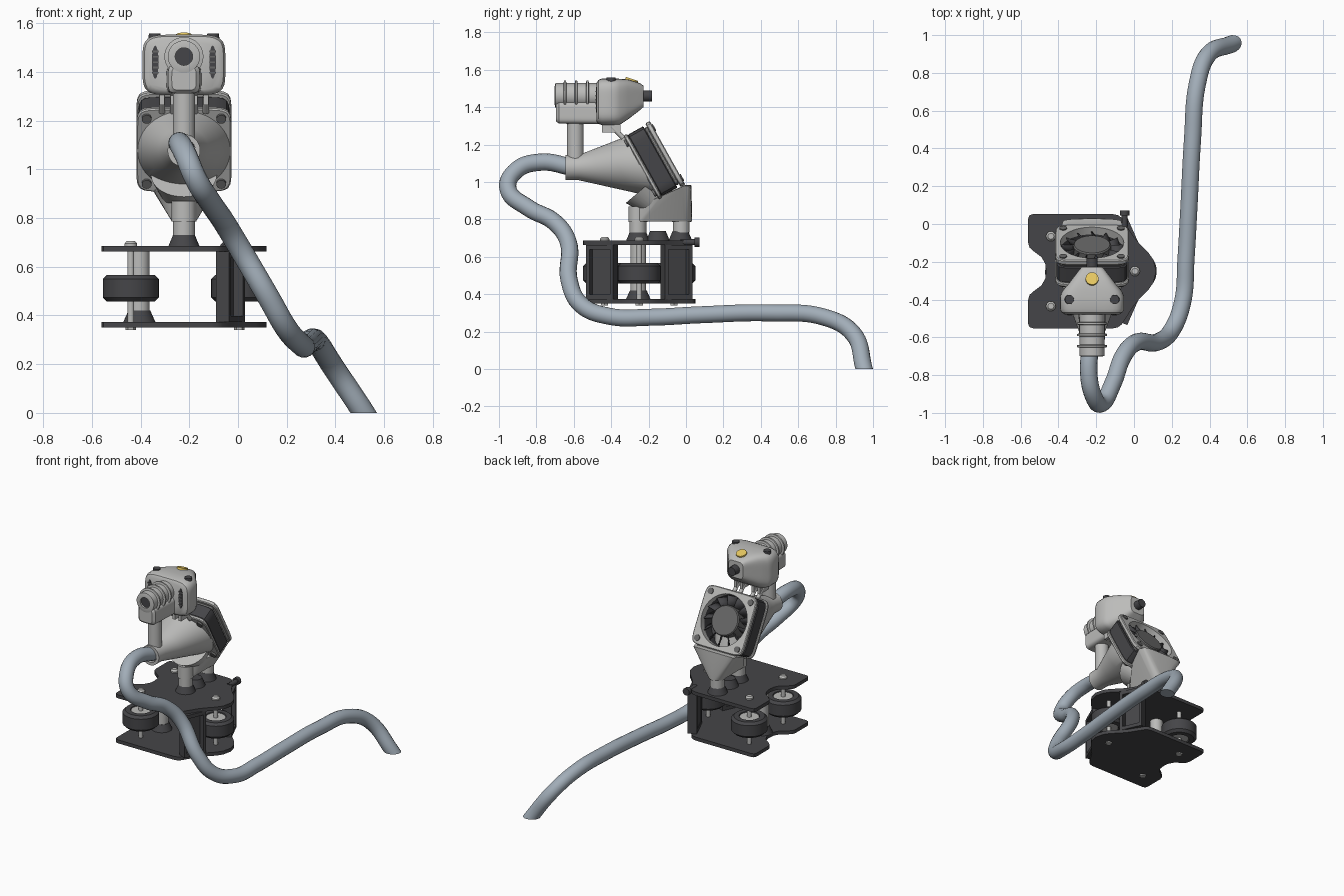
import bpy, bmesh
from math import sin, cos, pi, radians
from mathutils import Vector, Matrix

if "Cube" in bpy.data.objects:
    bpy.data.objects.remove(bpy.data.objects["Cube"])

CX = -0.222          # centre line of the upper body


def mat(name, c):
    m = bpy.data.materials.new(name)
    m.diffuse_color = (*c, 1)
    m.use_nodes = True
    m.node_tree.nodes["Principled BSDF"].inputs["Base Color"].default_value = m.diffuse_color
    return m


DARK = mat("dark", (0.06, 0.06, 0.065))
MID = mat("mid_grey", (0.14, 0.14, 0.14))
LIGHT = mat("light_grey", (0.5, 0.5, 0.49))
HOSE = mat("hose_blue_grey", (0.36, 0.42, 0.48))
GOLD = mat("gold", (0.8, 0.58, 0.12))


def finish(name, bm, m, M=None):
    bmesh.ops.recalc_face_normals(bm, faces=bm.faces)
    me = bpy.data.meshes.new(name)
    bm.to_mesh(me)
    bm.free()
    ob = bpy.data.objects.new(name, me)
    bpy.context.collection.objects.link(ob)
    if M:
        ob.matrix_world = M
    me.materials.append(m)
    return ob


def loft(name, rings, m, M=None, cap=True, closed=False):
    bm = bmesh.new()
    vs = [[bm.verts.new(p) for p in r] for r in rings]
    n = len(vs[0])
    for a, b in zip(vs, vs[1:] + ([vs[0]] if closed else [])):
        for i in range(n):
            bm.faces.new((a[i], a[(i + 1) % n], b[(i + 1) % n], b[i]))
    if cap and not closed:
        bm.faces.new(vs[0])
        bm.faces.new(vs[-1])
    return finish(name, bm, m, M)


def oval(hw, hh, p=2, n=64):
    out = []
    for i in range(n):
        c, s = cos(2 * pi * i / n), sin(2 * pi * i / n)
        k = (abs(c) ** p + abs(s) ** p) ** (-1 / p)
        out.append((hw * c * k, hh * s * k))
    return out


def revolve(name, prof, origin, axis, m, n=32, M=None):
    q = Vector(axis).to_track_quat('Z', 'Y').to_matrix().to_4x4()
    T = Matrix.Translation(origin) @ q
    rings = [[(x, y, h) for x, y in oval(r, r, 2, n)] for r, h in prof]
    return loft(name, rings, m, M @ T if M else T)


def rod(name, a, b, r0, r1, m, M=None, n=32):
    d = Vector(b) - Vector(a)
    return revolve(name, [(r0, 0), (r1, d.length)], a, d, m, n, M)


def box(name, size, M, m):
    bm = bmesh.new()
    bmesh.ops.create_cube(bm, size=1)
    bmesh.ops.scale(bm, vec=size, verts=bm.verts)
    return finish(name, bm, m, M)


# carriage plates
half = [(-.465, -.25), (-.47, -.21), (-.49, -.175), (-.53, -.145), (-.553, -.125), (-.56, -.10),
        (-.56, .03), (-.553, .046), (-.535, .052), (-.11, .052), (-.085, .047), (-.065, .032),
        (-.035, -.015), (0, -.07), (.03, -.105), (.075, -.15), (.103, -.19), (.117, -.25)]
outline = half + [(x, -.5 - y) for x, y in half[-2:0:-1]]
for nm, z in (("lower_plate", .35), ("upper_plate", .662)):
    loft(nm, [[(x, y, h) for x, y in outline] for h in (z, z + .024)], DARK)

# rollers with pins and bolts
for i, (x, y) in enumerate([(-.44, -.065), (-.44, -.435), (.005, -.25)]):
    o = (x, y, 0)
    revolve(f"roller_tyre_{i}", [(.06, .55), (.065, .566), (.098, .566), (.115, .55), (.115, .474),
                                 (.098, .457), (.065, .457), (.06, .47)], o, (0, 0, 1), DARK, 40)
    revolve(f"roller_hub_{i}", [(.061, .464), (.061, .561)], o, (0, 0, 1), LIGHT)
    revolve(f"roller_pin_{i}", [(.014, .36), (.014, .68)], o, (0, 0, 1), LIGHT, 16)
    revolve(f"roller_bolt_{i}", [(.026, .68), (.026, .695), (.016, .706)], o, (0, 0, 1), LIGHT, 16)
    revolve(f"roller_nut_{i}", [(.022, .341), (.022, .355)], o, (0, 0, 1), LIGHT, 6)

# spacer post between plates
rod("spacer_post", (-.405, -.255, .37), (-.405, -.255, .67), .042, .042, LIGHT)
rod("spacer_collar", (-.405, -.255, .373), (-.405, -.255, .42), .066, .045, DARK)

# channel brackets on the slanted edges
for i, s in enumerate((1, -1)):
    a, b = Vector((-.062, -.25 + s * .27, .518)), Vector((.0, -.25 + s * .13, .518))
    u = (b - a).normalized()
    v = Vector((0, 0, 1)).cross(u)
    B = Matrix((u, v, (0, 0, 1))).transposed().to_4x4()
    c = (a + b) / 2
    box(f"bracket_web_{i}", (.15, .014, .29), Matrix.Translation(c - v * s * .02) @ B, DARK)
    for k, e in enumerate((-1, 1)):
        box(f"bracket_flange_{i}_{k}", (.02, .06, .29), Matrix.Translation(c + u * e * .07) @ B, DARK)
        box(f"bracket_foot_{i}_{k}", (.15, .06, .025),
            Matrix.Translation(c + Vector((0, 0, e * .133))) @ B, DARK)
rod("side_knob_pin", (-.05, -.03, .678), (-.05, .05, .678), .016, .016, DARK, None, 16)
rod("side_knob_head", (-.05, .045, .678), (-.05, .072, .678), .025, .025, DARK, None, 16)

# bushings and support posts
for i, y in enumerate((-.257, -.15, -.03)):
    rod(f"bushing_{i}", (CX, y, .684), (CX, y, .737), .064, .042, DARK)
for i, (y, z) in enumerate([(-.257, .87), (-.025, .82)]):
    rod(f"support_post_{i}", (CX, y, .73), (CX, y, z), .045, .045, LIGHT)
    rod(f"support_sleeve_{i}", (CX, y, .785), (CX, y, z), .051, .051, LIGHT)

# lower funnel joining the fan housing to the posts
bm = bmesh.new()
for y, z0, z1 in ((-.23, .79, .865), (-.02, .79, .86)):
    for x, w in oval(.052, .052, 2, 24):
        for z in (z0, z1):
            bm.verts.new((CX + x, y + w, z))
for y, z, w in ((-.13, .925, .13), (-.02, .975, .165), (.01, .975, .155)):
    for x, e in oval(w, .018, 3, 24):
        bm.verts.new((CX + x, y + e, z + e * .5))
r = bmesh.ops.convex_hull(bm, input=bm.verts)
bmesh.ops.delete(bm, geom=[v for v in bm.verts if not v.link_faces], context='VERTS')
finish("lower_funnel", bm, LIGHT)
rod("funnel_neck", (CX, -.22, .975), (CX, -.13, .87), .135, .08, LIGHT)

# fan housing, built in its own tilted frame
F = Matrix(((-1, 0, 0, CX), (0, -.487, .873, -.24), (0, .873, .487, 1.077), (0, 0, 0, 1)))


def frame(name, h, r, z0, z1, m):
    o, c = oval(h, h, 9, 72), oval(r, r, 2, 72)
    b = .005
    oi = oval(h - b, h - b, 9, 72)
    loft(name, [[(x, y, z) for x, y in p] for p, z in
                ((c, z0), (oi, z0), (o, z0 + b), (o, z1 - b), (oi, z1), (c, z1))], m, F, closed=True)


frame("fan_front_flange", .195, .15, 0, .022, LIGHT)
frame("fan_case", .188, .168, .022, .118, DARK)
frame("fan_case_step", .176, .168, .118, .134, LIGHT)
frame("fan_rear_grille_frame", .195, .168, .134, .162, LIGHT)
rod("fan_floor", (0, 0, .01), (0, 0, .03), .172, .172, DARK, F, 48)
revolve("fan_hub", [(.1, .03), (.1, .145), (.094, .152)], (0, 0, 0), (0, 0, 1), MID, 40, F)
bm = bmesh.new()
for i in range(13):
    rows = []
    for rad in (.098, .163):
        for t, z in ((-.12, .055), (.0, .095), (.2, .14)):
            a = 2 * pi * i / 13 + t + rad
            rows.append(bm.verts.new((rad * cos(a), rad * sin(a), z)))
    for k in (0, 1):
        bm.faces.new((rows[k], rows[k + 1], rows[k + 4], rows[k + 3]))
blades = finish("fan_blades", bm, DARK, F)
blades.modifiers.new("thick", 'SOLIDIFY').thickness = .006
for i in range(4):
    x, y = (-.153, .153)[i % 2], (-.153, .153)[i // 2]
    rod(f"fan_screw_{i}", (x, y, -.012), (x, y, .168), .02, .02, MID, F, 16)

# intake horn from round mouth to the tilted fan face
mouth = [[(CX + x, y, 1.077 + z) for x, z in oval(q, q)] for q, y in
         ((.047, -.59), (.047, -.645), (.067, -.645), (.067, -.575))]
face = [F @ Vector((-x, y, 0)) for x, y in oval(.19, .186)]
face_end = [F @ Vector((-x, y, .012)) for x, y in oval(.19, .186)]
mix = [[Vector(a).lerp(b, t) for a, b in zip(mouth[-1], face)] for t in (.3, .65)]
loft("intake_horn", mouth + mix + [face, face_end], LIGHT)

# neck and clips carrying the head
rod("head_neck", (CX, -.592, 1.1), (CX, -.592, 1.33), .045, .045, LIGHT)
for i, x in enumerate((-.09, -.045, .045, .09)):
    box(f"head_clip_{i}", (.02, .10, .05), Matrix.Translation((CX + x, -.4, 1.29)), LIGHT)
    rod(f"clip_strut_{i}", (CX + x, -.40, 1.30), (CX + x, -.335, 1.235), .013, .013, LIGHT, None, 12)

# head shell
sections = [(-.478, .145, 1.325, 1.53), (-.468, .162, 1.311, 1.546), (-.45, .17, 1.304, 1.553),
            (-.385, .17, 1.304, 1.553), (-.355, .158, 1.305, 1.552), (-.31, .12, 1.335, 1.548),
            (-.245, .07, 1.385, 1.528), (-.228, .055, 1.40, 1.515)]
loft("head_shell", [[(CX + x, y, (a + b) / 2 + z) for x, z in oval(w, (b - a) / 2, 5)]
                    for y, w, a, b in sections], LIGHT)
tray = [(-.695, .05, 1.325, 1.42), (-.68, .065, 1.312, 1.43), (-.36, .075, 1.308, 1.43)]
loft("head_tray", [[(CX + x, y, (a + b) / 2 + z) for x, z in oval(w, (b - a) / 2, 5)]
                   for y, w, a, b in tray], LIGHT)
rod("rear_nub", (CX, -.25, 1.46), (CX, -.182, 1.46), .031, .029, DARK)
for i, s in enumerate((-1, 1)):
    rod(f"head_screw_{i}", (CX + s * .12, -.4, 1.53), (CX + s * .12, -.4, 1.558), .026, .024, DARK, None, 20)
    loft(f"side_vent_{i}", [[(CX + s * .118 + x, y, 1.44 + z) for x, z in oval(.014, .068, 2, 24)]
                            for y in (-.46, -.482)], DARK)
    for k in range(5):
        box(f"vent_slat_{i}_{k}", (.026, .01, .007),
            Matrix.Translation((CX + s * .118, -.48, 1.396 + k * .022)), MID)
rod("top_inlay", (CX, -.295, 1.53), (CX, -.288, 1.551), .036, .034, GOLD)

# ribbed barrel
prof = [(.036, .06), (.036, 0), (.05, 0), (.066, .004), (.066, .05)]
for h in (.055, .115, .175):
    prof += [(.066, h - .008), (.08, h - .005), (.08, h + .005), (.066, h + .008)]
revolve("ribbed_barrel", prof + [(.066, .24)], (CX, -.702, 1.463), (0, 1, 0), LIGHT, 40)
rod("barrel_bore", (CX, -.69, 1.463), (CX, -.63, 1.463), .037, .037, DARK)

# hose
path = [(-.222, -.6, 1.077), (-.24, -.78, 1.106), (-.215, -.91, 1.06), (-.175, -.952, .965),
        (-.11, -.84, .86), (-.06, -.705, .787), (.005, -.63, .68), (.125, -.625, .475),
        (.2, -.562, .345), (.258, -.41, .282), (.275, -.19, .277), (.29, .075, .29),
        (.31, .45, .30), (.335, .74, .277), (.39, .893, .19), (.51, .95, .01), (.553, .967, -.06)]
cu = bpy.data.curves.new("hose", 'CURVE')
cu.dimensions = '3D'
cu.bevel_depth, cu.bevel_resolution, cu.resolution_u = .046, 6, 8
sp = cu.splines.new('BEZIER')
sp.bezier_points.add(len(path) - 1)
for bp, p in zip(sp.bezier_points, path):
    bp.co = p
    bp.handle_left_type = bp.handle_right_type = 'AUTO'
hose = bpy.data.objects.new("hose", cu)
bpy.context.collection.objects.link(hose)
bpy.context.view_layer.objects.active = hose
hose.select_set(True)
bpy.ops.object.convert(target='MESH')
hose = bpy.context.view_layer.objects.active
bm = bmesh.new()
bm.from_mesh(hose.data)
cut = bmesh.ops.bisect_plane(bm, geom=bm.verts[:] + bm.edges[:] + bm.faces[:], plane_co=(0, 0, 0),
                             plane_no=(0, 0, -1), clear_outer=True)
bmesh.ops.holes_fill(bm, edges=[e for e in bm.edges if e.is_boundary], sides=0)
bm.to_mesh(hose.data)
bm.free()
hose.data.materials.clear()
hose.data.materials.append(HOSE)

# smooth shading with sharp edges kept
bpy.ops.object.select_all(action='SELECT')
bpy.ops.object.shade_smooth_by_angle(angle=radians(35))
